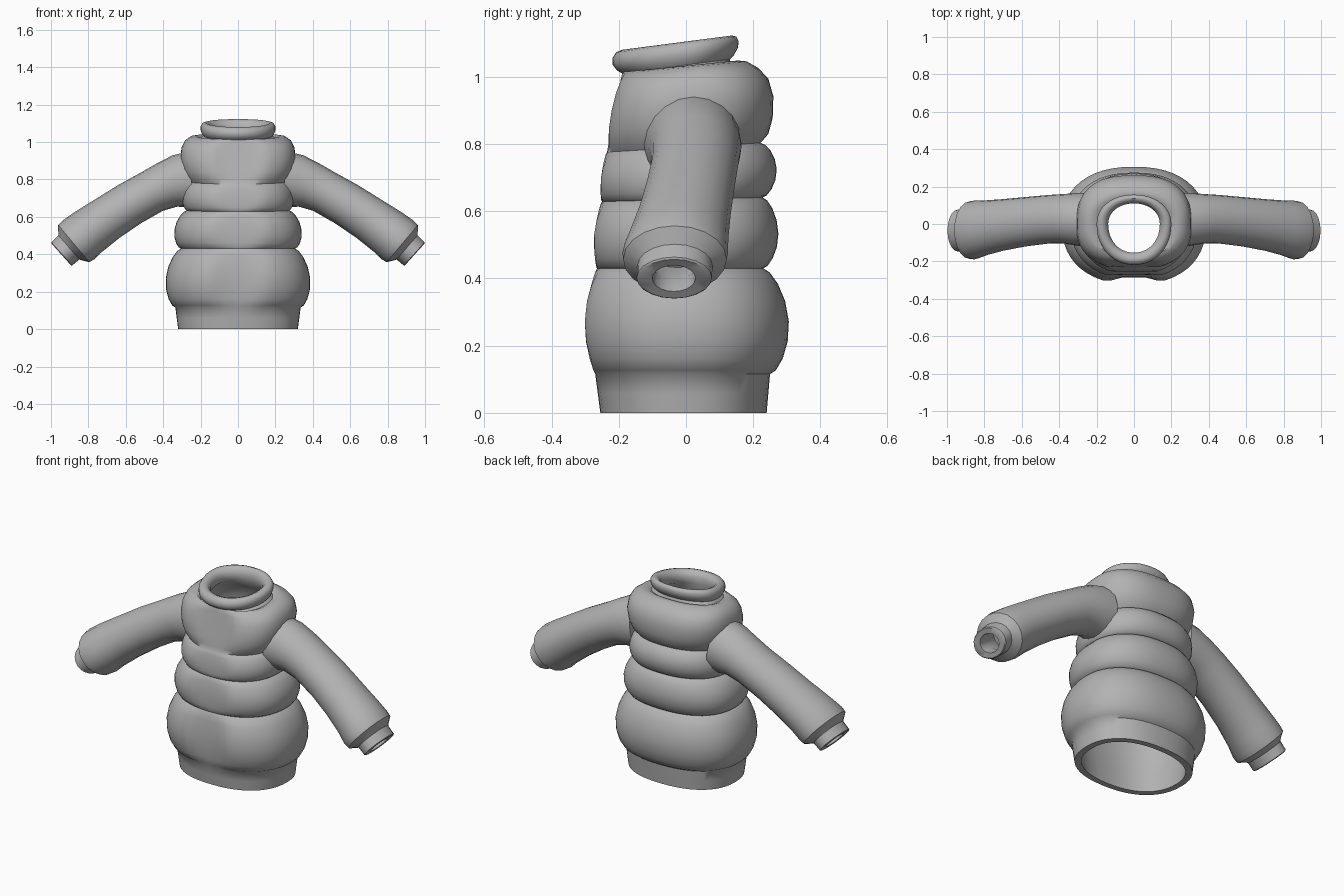
import bpy, bmesh, math
from mathutils import Vector

cube = bpy.data.objects.get("Cube")
if cube:
    bpy.data.objects.remove(cube, do_unlink=True)

fabric = bpy.data.materials.new("grey fabric")
fabric.use_nodes = True
GREY = (0.45, 0.45, 0.45, 1)
fabric.diffuse_color = GREY
fabric.node_tree.nodes["Principled BSDF"].inputs["Base Color"].default_value = GREY


def skin(name, rings, loop=False, angle=50):
    """Join equal rings of points into one smooth object."""
    bm = bmesh.new()
    rows = [[bm.verts.new(p) for p in ring] for ring in rings]
    n = len(rows[0])
    pairs = list(zip(rows, rows[1:]))
    if loop:
        pairs.append((rows[-1], rows[0]))
    else:
        bm.faces.new(rows[0])
        bm.faces.new(rows[-1])
    for a, b in pairs:
        for i in range(n):
            j = (i + 1) % n
            bm.faces.new((a[i], a[j], b[j], b[i]))
    bmesh.ops.recalc_face_normals(bm, faces=bm.faces)
    mesh = bpy.data.meshes.new(name)
    bm.to_mesh(mesh)
    bm.free()
    mesh.materials.append(fabric)
    ob = bpy.data.objects.new(name, mesh)
    bpy.context.collection.objects.link(ob)
    bpy.ops.object.select_all(action="DESELECT")
    ob.select_set(True)
    bpy.context.view_layer.objects.active = ob
    bpy.ops.object.shade_smooth_by_angle(angle=math.radians(angle))
    return ob


def lerp(a, b, t):
    return a + (b - a) * t


def smooth(a, b, x):
    t = min(1, max(0, (x - a) / (b - a)))
    return t * t * (3 - 2 * t)


def ring(z, w, front, back, tilt=0, power=2.3, flat_front=None, n=48):
    """Rounded outline; the front middle can follow a flatter placket depth."""
    pts = []
    for i in range(n):
        a = 2 * math.pi * i / n
        c, s = math.cos(a), math.sin(a)
        x = w * math.copysign(abs(c) ** (2 / power), c)
        y = (back if s > 0 else front) * math.copysign(abs(s) ** (2 / power), s)
        if flat_front is not None and s < 0:
            k = smooth(0.09, 0.145, abs(x))
            y = lerp(max(y, -flat_front), y, k)
        pts.append(Vector((x, y, z + tilt * y)))
    return pts


# Quilted body: seam rows (z, half width, front, back) and puffs between them
seams = [(0, .32, .255, .24), (.115, .335, .27, .25), (.43, .305, .265, .23),
         (.635, .275, .25, .228), (.79, .265, .235, .222)]
puffs = [(0, 0, 0), (.066, .055, .066), (.05, .035, .046), (.03, .028, .045)]
body = []
for lo, hi, puff in zip(seams, seams[1:], puffs):
    steps = 8 if puff[0] else 2
    for k in range(steps):
        t = (1 - math.cos(math.pi * k / steps)) / 2
        swell = max(0, math.sin(math.pi * t)) ** 0.6
        z, w, f, b = (lerp(p, q, t) for p, q in zip(lo, hi))
        body.append(ring(z, w + puff[0] * swell, f + puff[1] * swell,
                         b + puff[2] * swell, tilt=.06 * smooth(.5, .8, z),
                         flat_front=f + puff[1] * swell * .35))

# Shoulder yoke, closing over to the neck
yoke = [(.79, .265, .235, .222), (.815, .285, .245, .245), (.86, .30, .245, .258),
        (.92, .308, .235, .26), (.97, .302, .222, .245), (1.005, .285, .208, .215),
        (1.028, .255, .197, .18), (1.033, .225, .19, .155), (1.022, .198, .186, .135)]
for z, w, f, b in yoke:
    body.append(ring(z, w, f, b, tilt=lerp(.06, .1, smooth(.8, 1, z)),
                     power=lerp(2.3, 2.6, smooth(.8, .9, z)) - .4 * smooth(1, 1.03, z),
                     flat_front=lerp(.235, .19, (z - .79) / .24)))

# Rolled collar, then down the inside of the shell to the hem
collar = [(1.035, .185, .19, .13), (1.045, .193, .205, .142), (1.065, .2, .219, .154),
          (1.085, .2, .218, .157), (1.1, .19, .208, .15), (1.105, .172, .19, .137),
          (1.095, .152, .168, .12), (1.07, .138, .153, .11), (1.03, .145, .155, .112)]
lining = [(.99, .2, .16, .14), (.9, .245, .18, .2), (.62, .24, .21, .19),
          (.43, .265, .225, .19), (.28, .33, .26, .25), (.115, .3, .235, .215),
          (0, .285, .222, .207)]
body += [ring(*row, tilt=.13, power=2.1) for row in collar]
body += [ring(*row, tilt=.08 * smooth(.7, 1, row[0])) for row in lining]
skin("quilted_body", body, loop=True)

# Sleeves: (x, y, z, radius across, radius in y, axis slope in degrees)
sleeve = [(.25, .02, .80, .15, .145, 8), (.31, .025, .79, .145, .14, 16),
          (.38, .028, .77, .128, .132, 26), (.46, .025, .735, .118, .13, 30),
          (.58, .012, .668, .119, .132, 31), (.70, -.005, .59, .122, .138, 34),
          (.80, -.022, .52, .129, .148, 37), (.853, -.032, .477, .134, .157, 40),
          (.878, -.033, .457, .13, .154, 40), (.898, -.033, .443, .098, .12, 40),
          (.904, -.033, .437, .086, .112, 41), (.942, -.035, .402, .083, .112, 42),
          (.945, -.035, .399, .078, .106, 42), (.943, -.036, .400, .052, .064, 42),
          (.90, -.034, .437, .052, .064, 41), (.82, -.025, .503, .09, .11, 38)]
for side, name in ((1, "left_sleeve"), (-1, "right_sleeve")):
    rings = []
    for x, y, z, r, ry, slope in sleeve:
        up = Vector((math.sin(math.radians(slope)), 0, math.cos(math.radians(slope))))
        pts = []
        for i in range(20):
            a = 2 * math.pi * i / 20
            p = Vector((x, y + ry * math.cos(a), z)) + up * r * math.sin(a)
            pts.append(Vector((p.x * side, p.y, p.z)))
        rings.append(pts)
    skin(name, rings, angle=40)
